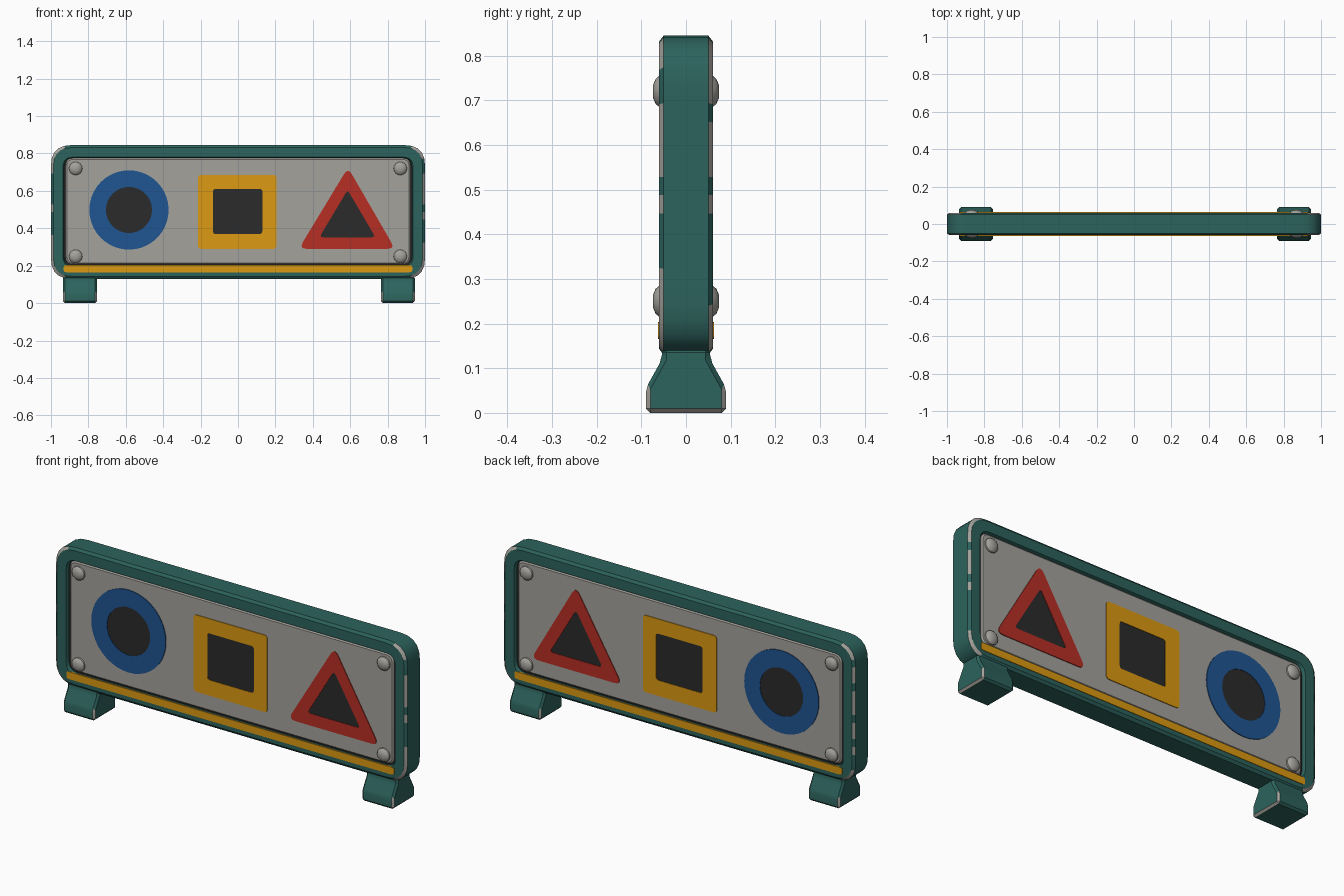
import bpy, bmesh, math, random
from mathutils import Vector

random.seed(4)
cube = bpy.data.objects.get("Cube")
if cube:
    bpy.data.objects.remove(cube, do_unlink=True)


def material(name, r, g, b):
    m = bpy.data.materials.new(name)
    m.use_nodes = True
    m.diffuse_color = (r, g, b, 1)
    node = m.node_tree.nodes["Principled BSDF"]
    node.inputs["Base Color"].default_value = (r, g, b, 1)
    node.inputs["Roughness"].default_value = 0.7
    return m


TEAL = material("teal paint", 0.026, 0.125, 0.11)
GREY = material("light grey metal", 0.37, 0.36, 0.33)
DARK = material("dark charcoal", 0.024, 0.024, 0.024)
BLUE = material("blue paint", 0.014, 0.09, 0.29)
YELLOW = material("yellow paint", 0.72, 0.32, 0.006)
RED = material("red paint", 0.47, 0.028, 0.018)


def finish(name, bm, mats):
    bmesh.ops.recalc_face_normals(bm, faces=bm.faces)
    mesh = bpy.data.meshes.new(name)
    bm.to_mesh(mesh)
    bm.free()
    for m in mats:
        mesh.materials.append(m)
    ob = bpy.data.objects.new(name, mesh)
    bpy.context.collection.objects.link(ob)
    bpy.ops.object.select_all(action="DESELECT")
    ob.select_set(True)
    bpy.context.view_layer.objects.active = ob
    bpy.ops.object.shade_smooth_by_angle(angle=math.radians(32))
    return ob


def round_poly(points, r, seg=5, cuts=0):
    """Outline of (x, z) points with rounded corners and extra points on its sides."""
    pts = [Vector(p) for p in points]
    corners = []
    for i, p in enumerate(pts):
        a = (pts[i - 1] - p).normalized()
        b = (pts[(i + 1) % len(pts)] - p).normalized()
        t = r / math.tan(a.angle(b) / 2)
        s, e = p + a * t, p + b * t
        corners.append([s.lerp(p, k / seg).lerp(p.lerp(e, k / seg), k / seg)
                        for k in range(seg + 1)])
    out = []
    for i, c in enumerate(corners):
        nxt = corners[(i + 1) % len(corners)][0]
        out += c + [c[-1].lerp(nxt, k / (cuts + 1)) for k in range(1, cuts + 1)]
    return out


def rect(x, z0, z1, r, seg=5, cuts=0, cx=0):
    return round_poly([(cx - x, z0), (cx + x, z0), (cx + x, z1), (cx - x, z1)], r, seg, cuts)


def circle(cx, cz, r, n=40):
    return [Vector((cx + r * math.cos(math.tau * k / n), cz + r * math.sin(math.tau * k / n)))
            for k in range(n)]


def loft(name, rings, mats, closed=False, rule=None):
    """Skin a list of (outline, y) rings; closed joins last to first, else ends are capped."""
    bm = bmesh.new()
    loops = [[bm.verts.new((p.x, y, p.y)) for p in line] for line, y in rings]
    n = len(loops[0])
    for j in range(len(loops) if closed else len(loops) - 1):
        a, b = loops[j], loops[(j + 1) % len(loops)]
        for i in range(n):
            k = (i + 1) % n
            f = bm.faces.new((a[i], a[k], b[k], b[i]))
            if rule:
                f.material_index = rule(j, f.calc_center_median())
    if not closed:
        bm.faces.new(loops[0])
        bm.faces.new(loops[-1])
    return finish(name, bm, mats)


# Frame: rounded ring with chipped outer bevels
def frame_line(inset, r):
    return rect(1 - inset, 0.13 + inset, 0.845 - inset, r, 5, 11)


def worn(j, c):
    if j not in (1, 5):
        return 0
    corner = abs(c.x) > 0.915 and (c.z > 0.755 or c.z < 0.2)
    side = abs(c.x) > 0.97 and random.random() < 0.5
    return int(corner or side)


outer, bevel = frame_line(0, 0.11), frame_line(0.013, 0.1)
lip, wall = frame_line(0.064, 0.055), frame_line(0.07, 0.05)
loft("frame", [(outer, 0.05), (outer, -0.05), (bevel, -0.06), (lip, -0.06), (wall, -0.048),
               (wall, 0.048), (lip, 0.06), (bevel, 0.06)], [TEAL, GREY], True,
     lambda j, c: worn({0: 0, 1: 1, 7: 5}.get(j, 0), c))

# Sign panel over a dark core that shows as the groove
loft("panel_core", [(rect(0.95, 0.18, 0.8, 0.04), -0.044), (rect(0.95, 0.18, 0.8, 0.04), 0.044)], [DARK])
edge, face = rect(0.921, 0.208, 0.775, 0.04), rect(0.914, 0.215, 0.768, 0.035)
loft("sign_panel", [(face, -0.053), (edge, -0.047), (edge, 0.047), (face, 0.053)], [GREY])


# Symbols, stripe and bolts on both sides
def symbol(name, outside, inside, colour, s):
    loft(name + "_border", [(outside, s * 0.052), (outside, s * 0.057),
                            (inside, s * 0.057), (inside, s * 0.052)], [colour], True)
    loft(name + "_centre", [(inside, s * 0.052), (inside, s * 0.0545)], [DARK])


for side, s in (("front", -1), ("back", 1)):
    symbol(side + "_circle", circle(-0.583, 0.498, 0.212), circle(-0.583, 0.498, 0.123), BLUE, s)
    symbol(side + "_square", rect(0.21, 0.29, 0.685, 0.02, cx=-0.004),
           rect(0.132, 0.37, 0.61, 0.015, cx=-0.002), YELLOW, s)
    symbol(side + "_triangle", round_poly([(0.325, 0.29), (0.84, 0.29), (0.588, 0.725)], 0.025),
           round_poly([(0.435, 0.352), (0.735, 0.352), (0.586, 0.605)], 0.012), RED, s)
    stripe = rect(0.932, 0.165, 0.203, 0.014)
    loft(side + "_stripe", [(stripe, s * 0.056), (stripe, s * 0.063)], [YELLOW])
    for x in (-0.868, 0.868):
        for z in (0.25, 0.72):
            loft(f"{side}_bolt", [(circle(x, z, r, 16), s * y) for r, y in
                 ((0.036, 0.05), (0.035, 0.06), (0.028, 0.068), (0.014, 0.074))], [GREY])


# Feet: flared side profile with chipped lower edges
def foot(name, cx):
    profile = [(0.09, 0), (0.09, 0.055), (0.054, 0.12), (0.054, 0.145)]
    profile += [(-y, z) for y, z in reversed(profile)]
    bm = bmesh.new()
    ends = [[bm.verts.new((cx + dx, y, z)) for y, z in profile] for dx in (-0.09, 0.09)]
    for end in ends:
        bm.faces.new(end)
    n = len(profile)
    for i in range(n):
        k = (i + 1) % n
        bm.faces.new((ends[0][i], ends[0][k], ends[1][k], ends[1][i]))
    bmesh.ops.recalc_face_normals(bm, faces=bm.faces)
    bmesh.ops.bevel(bm, geom=bm.edges[:], offset=0.01, segments=1, affect="EDGES",
                    profile=0.5, material=1)
    for f in bm.faces:
        c = f.calc_center_median()
        if c.z > 0.07 or abs(c.x - cx) < 0.07:
            f.material_index = 0
    finish(name, bm, [TEAL, GREY])


foot("right_foot", -0.845)
foot("left_foot", 0.855)
